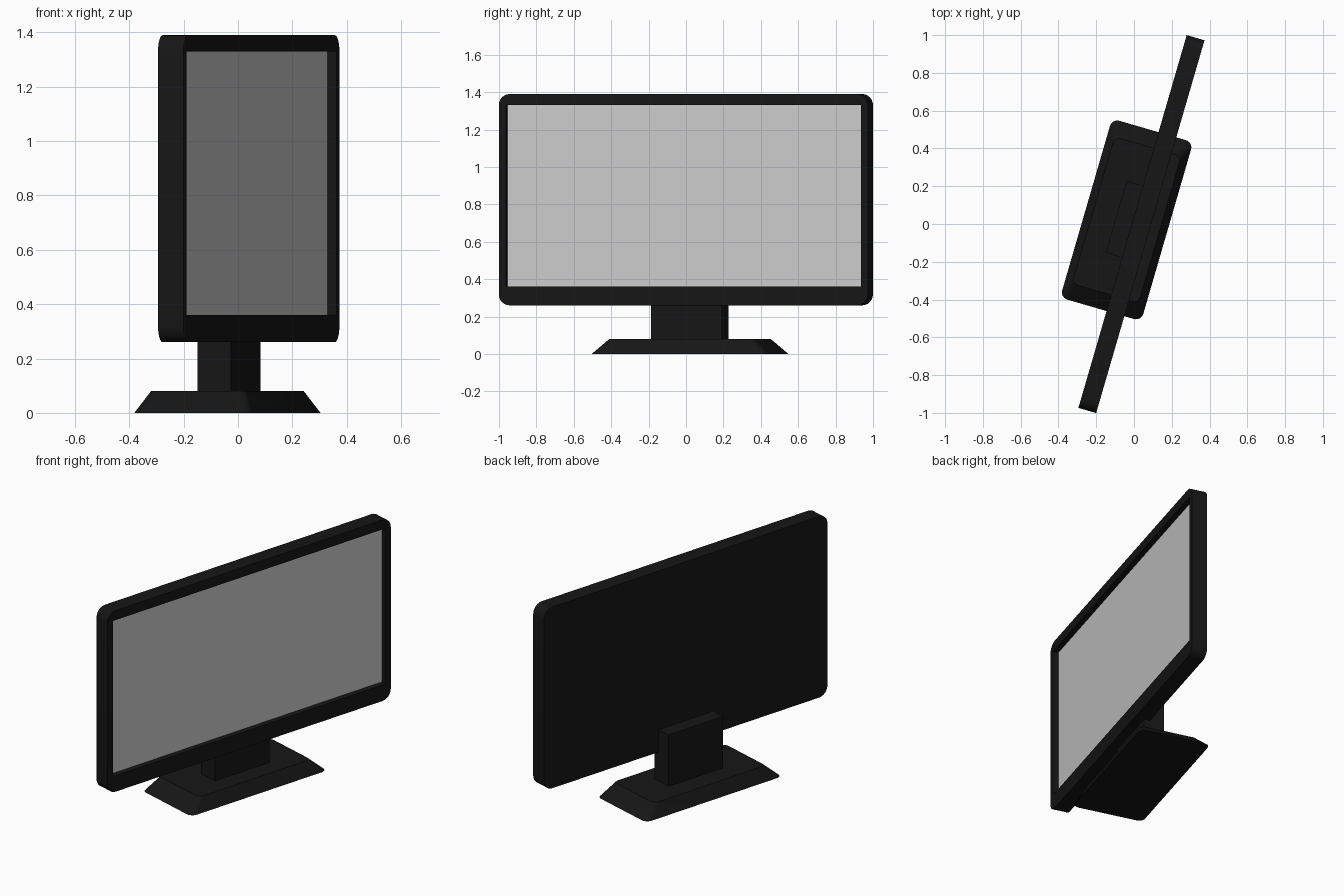
import bpy, bmesh, math
from mathutils import Matrix

if "Cube" in bpy.data.objects:
    bpy.data.objects.remove(bpy.data.objects["Cube"])

TURN = Matrix.Rotation(math.radians(-16.2), 4, 'Z')  # whole monitor is swivelled

black = bpy.data.materials.new("black_plastic")
black.diffuse_color = (0.008, 0.008, 0.008, 1)
black.use_nodes = True
black.node_tree.nodes["Principled BSDF"].inputs["Base Color"].default_value = black.diffuse_color


def box(name, lo, hi, mat=None, round_axis=None, radius=0.05, top_scale=1.0):
    """Box from lo to hi (x = screen normal, y = width); optionally round the
    edges parallel to one axis and taper the top."""
    bm = bmesh.new()
    bmesh.ops.create_cube(bm, size=1)
    size = [h - l for l, h in zip(lo, hi)]
    mid = [(h + l) / 2 for l, h in zip(lo, hi)]
    bmesh.ops.scale(bm, vec=size, verts=bm.verts)
    if round_axis is not None:
        edges = [e for e in bm.edges
                 if abs((e.verts[0].co - e.verts[1].co).normalized()[round_axis]) > 0.9]
        bmesh.ops.bevel(bm, geom=edges, offset=radius, segments=6,
                        profile=0.5, affect='EDGES')
    for v in bm.verts:
        if v.co.z > 0:
            v.co.x *= top_scale
            v.co.y *= top_scale
    bmesh.ops.translate(bm, vec=mid, verts=bm.verts)
    bmesh.ops.recalc_face_normals(bm, faces=bm.faces)
    me = bpy.data.meshes.new(name)
    bm.to_mesh(me)
    bm.free()
    ob = bpy.data.objects.new(name, me)
    bpy.context.collection.objects.link(ob)
    ob.matrix_world = TURN
    if mat:
        me.materials.append(mat)
    me.shade_smooth()
    me.set_sharp_from_angle(angle=math.radians(30))
    return ob


# Tapered foot and neck
box("base", (-0.267, -0.483, 0), (0.18, 0.503, 0.08), black, 2, 0.04, 0.82)
box("neck", (-0.101, -0.188, 0.075), (0.027, 0.207, 0.40), black)

# Panel housing with a recess for the screen
housing = box("housing", (-0.011, -1.017, 0.26), (0.087, 1.038, 1.39), black, 0, 0.06)
cutter = box("recess_cutter", (0.05, -0.978, 0.36), (0.2, 1.0, 1.33), black)
cutter.hide_render = True
cut = housing.modifiers.new("recess", 'BOOLEAN')
cut.operation = 'DIFFERENCE'
cut.solver = 'EXACT'
cut.object = cutter

# Screen at the bottom of the recess
box("screen", (0.04, -0.978, 0.36), (0.053, 1.0, 1.33))
